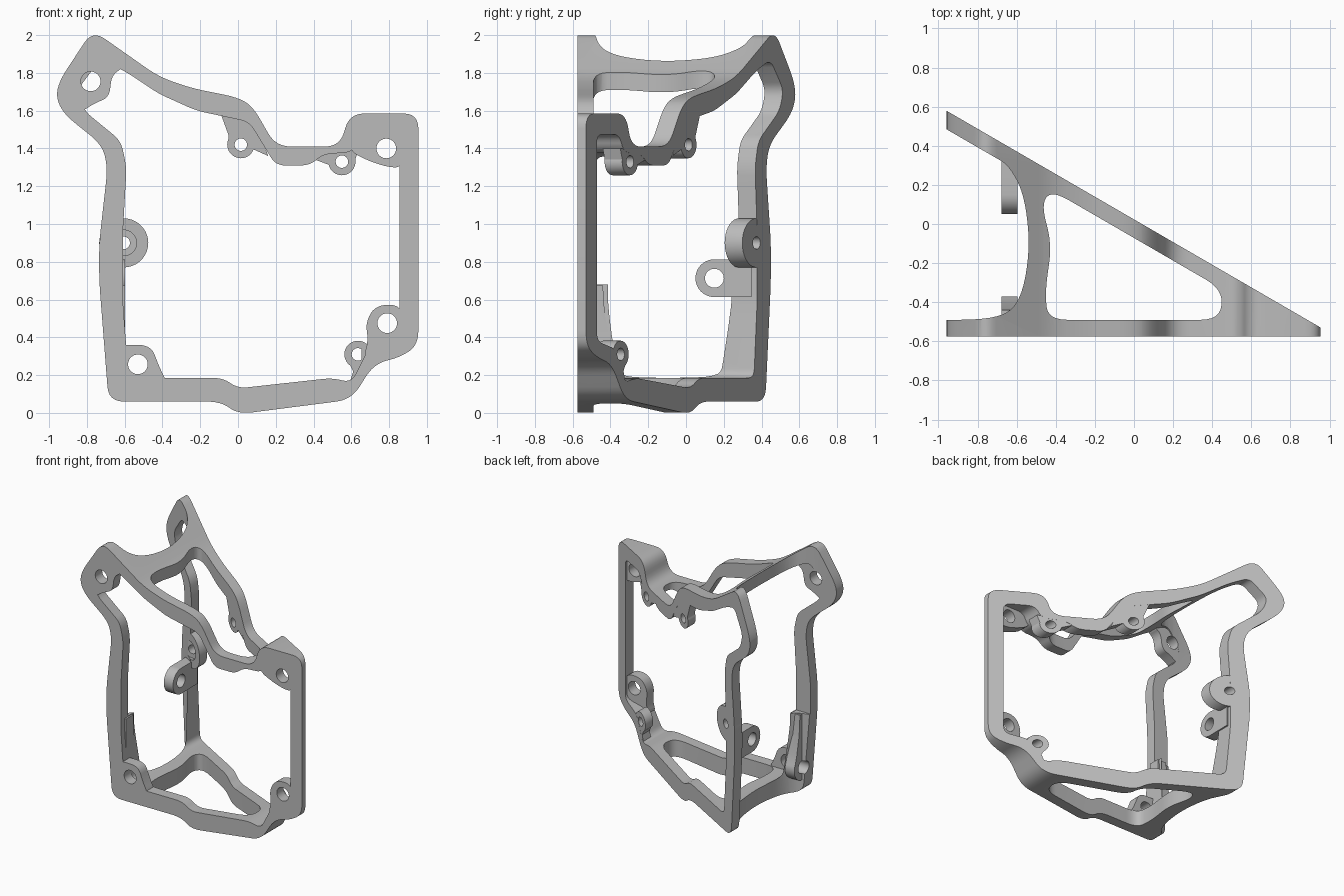
import bpy, bmesh, math
from mathutils import Vector

if "Cube" in bpy.data.objects:
    bpy.data.objects.remove(bpy.data.objects["Cube"], do_unlink=True)

grey = bpy.data.materials.new("plain grey")
grey.use_nodes = True
grey.diffuse_color = (0.5, 0.5, 0.5, 1)
grey.node_tree.nodes["Principled BSDF"].inputs["Base Color"].default_value = (0.5, 0.5, 0.5, 1)


def rounded(points, radius, steps=6):
    """Replace each corner of a closed outline by a soft curve."""
    pts = [Vector(p) for p in points]
    result = []
    for i, corner in enumerate(pts):
        before = pts[i - 1] - corner
        after = pts[(i + 1) % len(pts)] - corner
        start = corner + before.normalized() * min(radius, before.length * 0.48)
        end = corner + after.normalized() * min(radius, after.length * 0.48)
        for k in range(steps + 1):
            t = k / steps
            result.append(start * (1 - t) ** 2 + corner * 2 * t * (1 - t) + end * t * t)
    return result


def circle(u, v, radius, count=36):
    angles = [math.tau * i / count for i in range(count)]
    return [(u + radius * math.cos(a), v + radius * math.sin(a)) for a in angles]


def prism(name, outline, axis, low, high):
    """Extrude a flat outline along one axis."""
    place = {"X": lambda u, v, t: (t, u, v),
             "Y": lambda u, v, t: (u, t, v),
             "Z": lambda u, v, t: (u, v, t)}[axis]
    bm = bmesh.new()
    face = bm.faces.new([bm.verts.new(place(u, v, low)) for u, v in outline])
    extruded = bmesh.ops.extrude_face_region(bm, geom=[face])["geom"]
    shift = Vector(place(0, 0, high - low))
    bmesh.ops.translate(bm, vec=shift, verts=[g for g in extruded if isinstance(g, bmesh.types.BMVert)])
    bmesh.ops.recalc_face_normals(bm, faces=bm.faces)
    mesh = bpy.data.meshes.new(name)
    bm.to_mesh(mesh)
    bm.free()
    mesh.materials.append(grey)
    obj = bpy.data.objects.new(name, mesh)
    bpy.context.scene.collection.objects.link(obj)
    return obj


def combine(target, other, operation):
    """Apply a boolean and discard the second solid."""
    mod = target.modifiers.new("combine", "BOOLEAN")
    mod.operation, mod.solver, mod.object = operation, "EXACT", other
    mod.use_hole_tolerant = True
    bpy.context.view_layer.update()
    graph = bpy.context.evaluated_depsgraph_get()
    mesh = bpy.data.meshes.new_from_object(target.evaluated_get(graph))
    target.modifiers.clear()
    target.data = mesh
    bpy.data.objects.remove(other, do_unlink=True)


FRONT, BACK = -0.575, -0.49

# Ring outline shared by the front and slanted plates
outer = [(-0.77, 2.026), (-0.945, 1.76), (-0.964, 1.67), (-0.92, 1.58), (-0.72, 1.42),
         (-0.69, 1.3), (-0.735, 0.9), (-0.735, 0.7), (-0.685, 0.06), (-0.09, 0.06),
         (0, -0.007), (0.6, 0.07), (0.72, 0.26), (0.86, 0.295), (0.955, 0.36),
         (0.955, 1.585), (0.59, 1.585), (0.54, 1.41), (0.2, 1.41), (0.08, 1.62),
         (0, 1.67), (-0.25, 1.72), (-0.42, 1.78)]
inner = [(-0.73, 1.87), (-0.85, 1.71), (-0.815, 1.6), (-0.62, 1.44), (-0.59, 1.3),
         (-0.61, 0.95), (-0.61, 0.6), (-0.58, 0.185), (-0.08, 0.185), (0, 0.13),
         (0.5, 0.185), (0.6, 0.16), (0.69, 0.34), (0.855, 0.38), (0.855, 1.475),
         (0.65, 1.475), (0.61, 1.38), (0.45, 1.37), (0.38, 1.31), (0.2, 1.31),
         (0.06, 1.54), (-0.03, 1.56), (-0.22, 1.6), (-0.42, 1.69), (-0.6, 1.81)]
frame = prism("bracket_frame", rounded(outer, 0.08), "Y", -0.7, 0.7)
combine(frame, prism("ring_opening", rounded(inner, 0.05), "Y", -0.8, 0.8), "DIFFERENCE")

# Wedge plan with a concave side and a rounded window
wedge = prism("wedge", [(-1, FRONT), (1, FRONT), (1, -0.556), (-1, 0.603)], "Z", -0.1, 2.1)
side = [(-1.2, BACK), (-0.7, BACK), (-0.58, -0.4), (-0.53, -0.13), (-0.56, 0.15),
        (-0.64, 0.3), (-0.72, 0.346), (-1.2, 0.624)]
window = [(-0.44, BACK), (0.44, BACK), (0.455, -0.335), (-0.42, 0.172), (-0.475, 0.1),
          (-0.42, -0.1), (-0.455, -0.35)]
clearance = [(-1.2, BACK), (-0.585, BACK), (-0.585, 0.267), (-1.2, 0.624)]
combine(wedge, prism("side_cut", rounded(side, 0.2), "Z", -0.3, 2.3), "DIFFERENCE")
combine(wedge, prism("window_cut", rounded(window, 0.1), "Z", -0.3, 2.3), "DIFFERENCE")
combine(wedge, prism("wall_gap", clearance, "Z", 0.68, 1.7), "DIFFERENCE")
combine(frame, wedge, "INTERSECT")

# Corner lugs of the front plate
corner_lugs = {
    "upper_right_lug": [(-0.77, 1.95), (-0.92, 1.7), (-0.85, 1.58), (-0.76, 1.64),
                        (-0.68, 1.67), (-0.67, 1.79), (-0.6, 1.83)],
    "lower_right_lug": [(-0.66, 0.12), (-0.66, 0.36), (-0.46, 0.36), (-0.42, 0.25),
                        (-0.38, 0.17), (-0.38, 0.12)],
    "upper_left_lug": [(0.87, 1.52), (0.87, 1.3), (0.8, 1.3), (0.7, 1.33), (0.58, 1.39),
                       (0.62, 1.52)],
    "lower_left_lug": [(0.87, 0.35), (0.87, 0.572), (0.73, 0.572), (0.675, 0.48), (0.69, 0.38),
                       (0.66, 0.28)],
}
for name, outline in corner_lugs.items():
    combine(frame, prism(name, rounded(outline, 0.07), "Y", FRONT, BACK), "UNION")

# Small lugs of the slanted plate, trimmed to its thickness
small_holes = [(0.015, 1.42), (0.55, 1.33), (0.635, 0.31)]
necks = [[(-0.09, 1.58), (-0.05, 1.47), (-0.05, 1.4), (0.07, 1.4), (0.16, 1.36), (0.08, 1.58)],
         [(0.41, 1.34), (0.49, 1.31), (0.61, 1.31), (0.64, 1.4), (0.45, 1.4)],
         [(0.57, 0.3), (0.61, 0.22), (0.58, 0.13), (0.7, 0.24), (0.7, 0.33)]]
slab = [(-1, 0.602), (0.8, -0.441), (0.8, -0.534), (-1, 0.509)]
lugs = prism("slanted_lugs", circle(-0.605, 0.9, 0.13), "Y", -0.7, 0.7)
for (u, v), neck in zip(small_holes, necks):
    combine(lugs, prism("lug", circle(u, v, 0.072), "Y", -0.7, 0.7), "UNION")
    combine(lugs, prism("neck", neck, "Y", -0.69, 0.69), "UNION")
combine(lugs, prism("slab", slab, "Z", -0.1, 2.1), "INTERSECT")
combine(frame, lugs, "UNION")

# Side tabs on the tall wall
tab = [(0.35, 0.615), (0.35, 0.812)] + [
    (0.15 - 0.1 * math.sin(a), 0.713 + 0.1 * math.cos(a))
    for a in [math.pi * i / 20 for i in range(21)]]
fin = [(-0.53, 0.22), (-0.53, 0.675), (-0.44, 0.675), (-0.43, 0.52), (-0.4, 0.37),
       (-0.375, 0.28), (-0.4, 0.22)]
for outline in (tab, circle(-0.47, 0.26, 0.1), fin):
    combine(frame, prism("side_tab", outline, "X", -0.677, -0.597), "UNION")

# Drilled holes
for u, v in [(-0.78, 1.755), (-0.53, 0.257), (0.785, 1.4), (0.79, 0.475)]:
    combine(frame, prism("drill", circle(u, v, 0.052), "Y", -0.7, -0.4), "DIFFERENCE")
for u, v in small_holes + [(-0.605, 0.9)]:
    combine(frame, prism("drill", circle(u, v, 0.033), "Y", -0.45, 0.45), "DIFFERENCE")
combine(frame, prism("counterbore", circle(-0.605, 0.9, 0.068), "Y", 0, 0.3), "DIFFERENCE")
for u, v in [(0.15, 0.713), (-0.47, 0.26)]:
    combine(frame, prism("drill", circle(u, v, 0.05), "X", -0.8, -0.59), "DIFFERENCE")

# Smooth curves with sharp edges kept
bpy.context.view_layer.objects.active = frame
frame.select_set(True)
bpy.ops.object.shade_smooth_by_angle(angle=math.radians(30))
